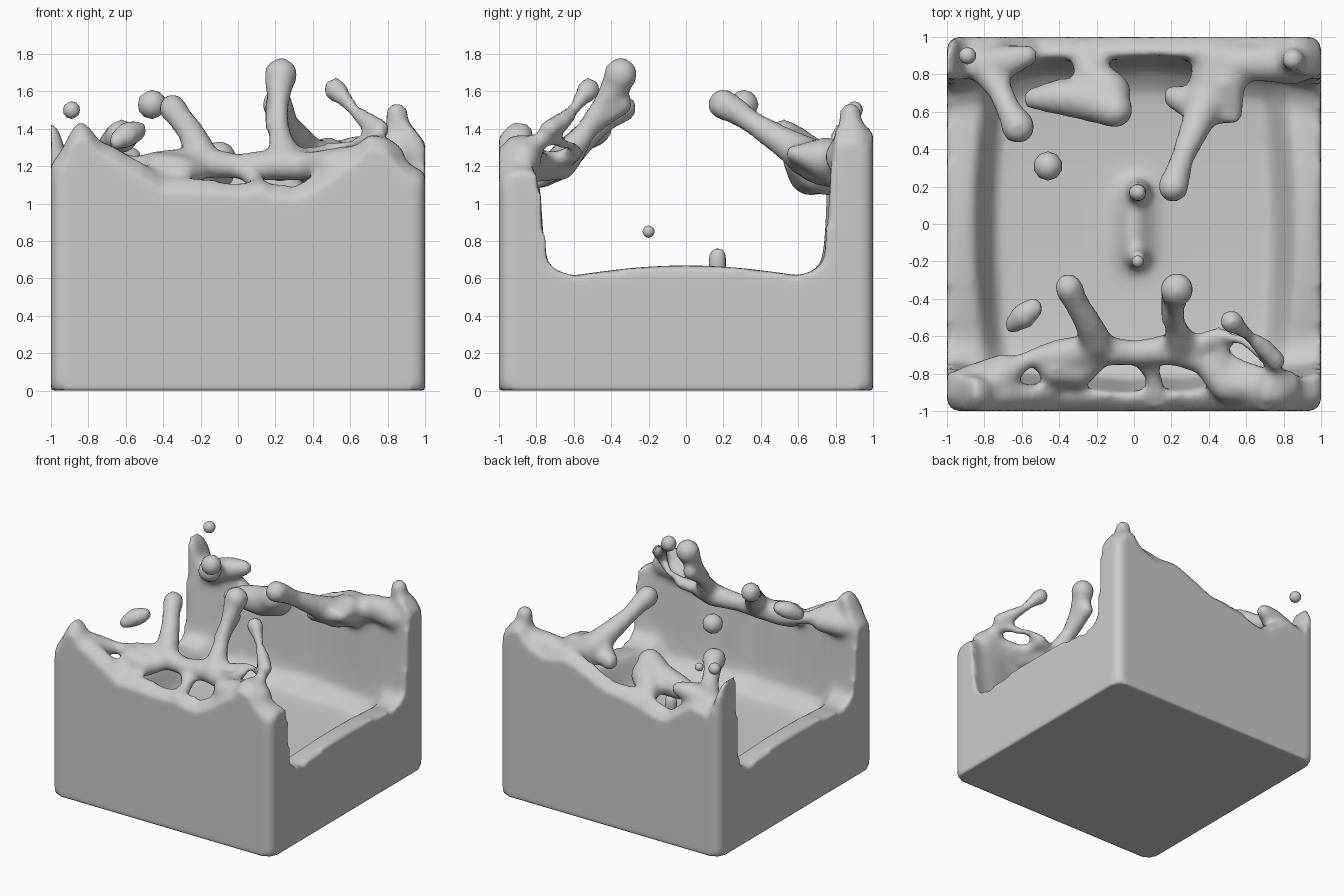
import bpy, bmesh, math
from mathutils import Vector, Matrix, noise

# Crest heights (x, z) along the front and back walls
FRONT = [(-1, 1.2), (-.95, 1.26), (-.9, 1.36), (-.85, 1.44), (-.79, 1.4), (-.74, 1.33), (-.66, 1.31), (-.5, 1.22),
         (-.4, 1.13), (0, 1.13), (.3, 1.1), (.42, 1.16), (.55, 1.26), (.63, 1.3), (.7, 1.37), (.8, 1.35),
         (.87, 1.26), (.93, 1.22), (1, 1.18)]
BACK = [(-1, 1.42), (-.96, 1.38), (-.9, 1.2), (-.74, 1.24), (-.5, 1.08), (-.27, 1.14), (0, 1.16),
        (.19, 1.26), (.38, 1.31), (.6, 1.3), (.75, 1.36), (.84, 1.46), (.92, 1.42), (1, 1.32)]


def lookup(table, x):
    for (x0, z0), (x1, z1) in zip(table, table[1:]):
        if x <= x1:
            return z0 + (z1 - z0) * max(0, (x - x0)) / (x1 - x0)
    return table[-1][1]


def step(a, b, v):
    t = min(1, max(0, (v - a) / (b - a)))
    return t * t * (3 - 2 * t)


def height(x, y):
    """Liquid surface: tall front/back walls, low side rims, sunken pool."""
    n = noise.noise(Vector((x * 4, y * 4, 1.3)))
    # pool with curved bottom and a small central ridge
    floor = .42 + .1 * abs(y) ** 4 + .1 * math.exp(-(x / .09) ** 2 - (y / .22) ** 4)
    rim = .6 + .07 * math.cos(min(1, abs(y) / .7) * math.pi / 2)
    z = floor + (rim - floor) * step(.72, .88, abs(x) + .1 * y * y)
    depth = 1 - abs(y)
    crest = lookup(FRONT if y < 0 else BACK, x) + .03 * n - .07 * (1 - step(0, .08, depth))
    thick = .1 + .11 * x * x + .025 * n
    z += (crest - z) * (1 - step(thick, thick + .07, depth))
    # gentle foot where the wall meets the pool
    return z + .1 * (1 - step(thick, thick + .22, depth)) * step(thick, thick + .07, depth)


bm = bmesh.new()

# Block of liquid: displaced grid closed down to the ground
bmesh.ops.create_grid(bm, x_segments=100, y_segments=100, size=1)
grid_faces = bm.faces[:]
R = .05
for v in bm.verts:
    v.co.z = height(v.co.x, v.co.y)
    # round the upright corners
    cx, cy = math.copysign(1 - R, v.co.x), math.copysign(1 - R, v.co.y)
    dx, dy = abs(v.co.x) - 1 + R, abs(v.co.y) - 1 + R
    if dx > 0 and dy > 0:
        k = max(dx, dy) / math.hypot(dx, dy)
        v.co.x = cx + math.copysign(dx * k, cx)
        v.co.y = cy + math.copysign(dy * k, cy)
res = bmesh.ops.extrude_face_region(bm, geom=grid_faces, use_keep_orig=True)
for g in res["geom"]:
    if isinstance(g, bmesh.types.BMVert):
        g.co.z = 0
bmesh.ops.recalc_face_normals(bm, faces=bm.faces)


def blob(target, p, r, sub=2):
    bmesh.ops.create_icosphere(target, subdivisions=sub, radius=r, matrix=Matrix.Translation(p))


def strand(points):
    """Liquid strand: overlapping balls along (x, y, z, radius) points."""
    for a, b in zip(points, points[1:]):
        a, b = Vector(a), Vector(b)
        n = max(2, int((b - a).xyz.length / (.3 * min(a.w, b.w))))
        for i in range(n + 1):
            t = i / n
            c = a.lerp(b, t)
            blob(bm, c.xyz, a.w + (b.w - a.w) * t)


# Front splash: curling bridge, its legs and fingers
strand([(-.75, -.85, 1.25, .09), (-.57, -.72, 1.21, .045), (-.4, -.7, 1.2, .09), (-.22, -.67, 1.22, .09),
        (0, -.69, 1.2, .07), (.22, -.67, 1.21, .09), (.38, -.73, 1.2, .08), (.5, -.86, 1.2, .1), (.8, -.87, 1.24, .1)])
strand([(-.42, -.77, 1.18, .1), (-.3, -.79, 1.17, .09), (-.22, -.74, 1.18, .07)])
strand([(-.42, -.8, 1.15, .07), (-.45, -.95, 1.08, .05)])
strand([(.05, -.72, 1.17, .06), (.1, -.8, 1.12, .05), (.12, -.95, 1.07, .05)])
strand([(-.2, -.63, 1.27, .09), (-.25, -.52, 1.38, .075), (-.31, -.42, 1.46, .07), (-.35, -.34, 1.51, .08)])
strand([(.25, -.64, 1.25, .09), (.22, -.54, 1.38, .06), (.22, -.45, 1.53, .055), (.22, -.37, 1.64, .08),
        (.23, -.35, 1.69, .095)])
strand([(.2, -.34, 1.53, .06), (.2, -.42, 1.48, .06), (.2, -.5, 1.42, .06)])
strand([(.33, -.65, 1.24, .06), (.46, -.59, 1.27, .045), (.47, -.68, 1.24, .05), (.47, -.82, 1.2, .07)])
strand([(.46, -.59, 1.29, .035), (.58, -.62, 1.31, .03), (.74, -.74, 1.35, .04), (.78, -.86, 1.3, .06)])
strand([(.5, -.74, 1.22, .05), (.62, -.79, 1.24, .05), (.76, -.84, 1.28, .06)])
strand([(.52, -.52, 1.61, .068), (.57, -.56, 1.56, .045), (.62, -.6, 1.5, .035), (.69, -.66, 1.44, .055),
        (.76, -.73, 1.4, .055)])
strand([(-.65, -.54, 1.33, .05), (-.59, -.49, 1.37, .075), (-.54, -.45, 1.39, .06)])
strand([(-.88, -.84, 1.18, .09), (-.7, -.78, 1.2, .09)])

# Back splash: sheets, fingers and the corner columns
strand([(-.88, .87, 1.13, .1), (-.8, .85, 1.18, .1), (-.72, .72, 1.26, .07), (-.66, .59, 1.35, .07),
        (-.62, .52, 1.36, .095)])
strand([(-.78, .86, 1.2, .09), (-.68, .87, 1.23, .09), (-.57, .9, 1.25, .06)])
strand([(-.54, .67, 1.12, .06), (-.4, .68, 1.14, .1), (-.22, .66, 1.16, .12), (-.1, .61, 1.24, .1)])
strand([(-.28, .94, 1.07, .05), (-.24, .82, 1.12, .09), (-.13, .7, 1.17, .12)])
strand([(.45, .86, 1.2, .14), (.4, .7, 1.22, .12), (.33, .52, 1.33, .085), (.26, .36, 1.43, .065),
        (.23, .26, 1.5, .075), (.21, .2, 1.53, .088)])
strand([(.22, .68, 1.18, .07), (.35, .62, 1.24, .09), (.54, .57, 1.27, .04), (.48, .75, 1.24, .12)])
strand([(.45, .86, 1.2, .12), (.65, .86, 1.27, .1), (.85, .86, 1.25, .12)])
strand([(.86, .88, 1.25, .09), (.85, .88, 1.35, .06), (.85, .88, 1.48, .065)])

# Central jet in the pool
strand([(.02, .17, .45, .08), (.02, .17, .6, .05), (.02, .17, .72, .055)])
strand([(.02, -.18, .45, .07), (.02, -.18, .58, .045)])

mesh = bpy.data.meshes.new("liquid_block")
bm.to_mesh(mesh)
bm.free()
block = bpy.data.objects.new("liquid_block", mesh)
bpy.context.collection.objects.link(block)
rem = block.modifiers.new("fuse", 'REMESH')
rem.mode = 'VOXEL'
rem.voxel_size = .025
rem.use_smooth_shade = True
smo = block.modifiers.new("soften", 'SMOOTH')
smo.factor = .5
smo.iterations = 7

# Loose droplets
bd = bmesh.new()
for p, r in [((-.46, .31, 1.53), .078), ((-.89, .9, 1.5), .047), ((.02, -.2, .85), .033)]:
    blob(bd, p, r)
dm = bpy.data.meshes.new("droplets")
bd.to_mesh(dm)
bd.free()
for p in dm.polygons:
    p.use_smooth = True
bpy.context.collection.objects.link(bpy.data.objects.new("droplets", dm))
